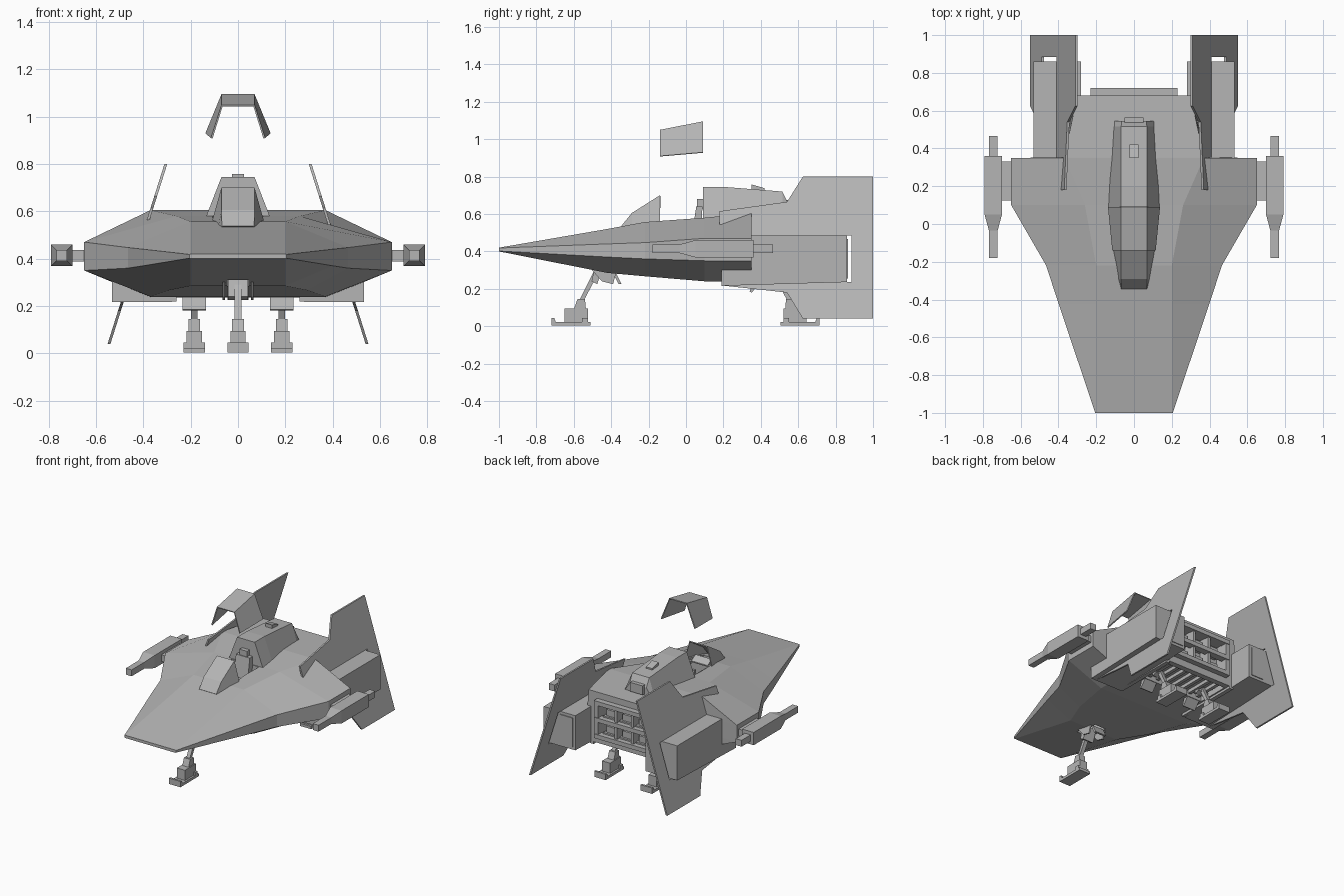
import bpy
import bmesh
from mathutils import Vector

if "Cube" in bpy.data.objects:
    bpy.data.objects.remove(bpy.data.objects["Cube"])

GREY = (0.46, 0.46, 0.46, 1.0)
paint = bpy.data.materials.new("hull grey")
paint.use_nodes = True
paint.diffuse_color = GREY
paint.node_tree.nodes["Principled BSDF"].inputs["Base Color"].default_value = GREY


def finish(name, bm, mirror=False):
    """Turn a bmesh into a flat shaded object, optionally mirrored across x."""
    bmesh.ops.recalc_face_normals(bm, faces=bm.faces)
    mesh = bpy.data.meshes.new(name)
    bm.to_mesh(mesh)
    bm.free()
    mesh.materials.append(paint)
    obj = bpy.data.objects.new(name, mesh)
    bpy.context.collection.objects.link(obj)
    if mirror:
        obj.modifiers.new("mirror", "MIRROR")
    return obj


def bridge(name, rings, mirror=False, closed=True, caps=True):
    """Skin a row of rings, each a list of points of equal length."""
    bm = bmesh.new()
    rows = [[bm.verts.new(p) for p in ring] for ring in rings]
    count = len(rows[0])
    for a, b in zip(rows, rows[1:]):
        for i in range(count if closed else count - 1):
            j = (i + 1) % count
            bm.faces.new((a[i], a[j], b[j], b[i]))
    if caps and closed:
        bm.faces.new(rows[0])
        bm.faces.new(rows[-1])
    return finish(name, bm, mirror)


def loft(name, sections, **options):
    """Symmetric loft along y from half sections (y, [(x, z), ...])."""
    rings = []
    for y, half in sections:
        right = [(x, y, z) for x, z in half]
        rings.append([(-x, y, z) for x, z in reversed(half)] + right)
    return bridge(name, rings, **options)


def box(name, xs, ys, zs, mirror=False):
    rings = [[(xs[0], y, zs[0]), (xs[1], y, zs[0]), (xs[1], y, zs[1]), (xs[0], y, zs[1])] for y in ys]
    return bridge(name, rings, mirror)


def side_prism(name, xs, outline, mirror=False):
    """Extrude a (y, z) outline across x."""
    return bridge(name, [[(x, y, z) for y, z in outline] for x in xs], mirror)


def cut(target, cutter):
    cutter.hide_render = True
    cutter.hide_viewport = True
    cutter.display_type = "WIRE"
    mod = target.modifiers.new("cut", "BOOLEAN")
    mod.operation = "DIFFERENCE"
    mod.solver = "EXACT"
    mod.object = cutter


def thicken(obj, amount):
    mod = obj.modifiers.new("thickness", "SOLIDIFY")
    mod.thickness = amount


# Wedge hull with wing shoulders and narrower tail
hull = loft("hull", [
    (-1.0, [(.2, .42), (.205, .418), (.205, .402), (.2, .4)]),
    (-.42, [(.2, .52), (.4, .44), (.4, .37), (.2, .285)]),
    (-.22, [(.2, .557), (.465, .447), (.465, .36), (.29, .267)]),
    (.1, [(.26, .58), (.65, .47), (.65, .35), (.37, .24)]),
    (.35, [(.37, .605), (.65, .47), (.65, .35), (.37, .235)]),
    (.352, [(.37, .605), (.375, .47), (.375, .35), (.37, .235)]),
    (.68, [(.3, .6), (.31, .47), (.31, .35), (.3, .235)]),
])

# Cockpit opening, gear bays and engine recess
cut(hull, loft("cockpit_cutter", [
    (-.28, [(.055, .7), (.055, .44)]), (-.14, [(.095, .7), (.09, .4)]),
    (.085, [(.12, .7), (.09, .4)])]))
cut(hull, box("front_bay_cutter", (-.045, .045), (-.54, -.35), (.2, .36)))
cut(hull, box("rear_bay_cutter", (-.25, .25), (.4, .64), (.2, .275)))
cut(hull, box("engine_cutter", (-.2, .2), (.62, .75), (.31, .53)))
for i in range(7):
    x = -.21 + i * .07
    box("bay_rib", (x - .012, x + .012), (.41, .63), (.25, .28))

# Fixed windscreen, raised canopy and rear canopy fairing
screen = loft("windscreen", [
    (-.345, [(.068, .537), (.07, .52)]), (-.29, [(.07, .605), (.085, .525)]),
    (-.14, [(.07, .7), (.112, .55)])], caps=False)
thicken(screen, .008)
canopy = loft("raised_canopy", [
    (-.14, [(.07, 1.05), (.115, .91)]), (.09, [(.07, 1.095), (.138, .93)])],
    closed=False)
thicken(canopy, .008)
loft("rear_canopy", [
    (.09, [(.07, .745), (.14, .565)]), (.2, [(.07, .745), (.137, .57)]),
    (.515, [(.068, .72), (.11, .59)]), (.545, [(.066, .66), (.11, .59)])])
box("canopy_vent", (-.05, .05), (.515, .565), (.61, .675))
side_prism("canopy_light", (-.025, .025), [(.35, .73), (.35, .758), (.42, .738), (.42, .72)])

# Pilot seat and controls
box("seat_base", (-.06, .06), (-.05, .075), (.4, .49))
side_prism("seat_back", (-.055, .055), [(.03, .48), (.08, .48), (.088, .64), (.055, .64)])
box("headrest", (-.03, .03), (.06, .09), (.63, .68))
side_prism("dashboard", (-.065, .065), [(-.24, .44), (-.15, .44), (-.15, .55), (-.2, .58)])
box("control_stick", (-.01, .01), (-.1, -.08), (.4, .53))
box("side_console", (.065, .09), (-.13, .07), (.4, .53), mirror=True)

# Engine frame with a grid of exhaust cells
for z in (.285, .405, .525):
    box("frame_bar", (-.23, .23), (.67, .72), (z, z + .03))
for x in (-.23, .2):
    box("frame_post", (x, x + .03), (.67, .715), (.285, .555))
for x in (-.075, .055):
    box("cell_divider", (x, x + .02), (.62, .705), (.3, .54))
for row in (.36, .48):
    for x in (-.13, 0, .13):
        box("exhaust_block", (x - .035, x + .035), (.61, .67), (row - .035, row + .01))
        box("exhaust_ledge", (x - .05, x + .05), (.61, .685), (row - .05, row - .035))

# Side nacelles with recessed rear faces
nacelle = side_prism("nacelle", (.28, .532), [
    (.19, .216), (.19, .31), (.34, .485), (.86, .485), (.86, .236)], mirror=True)
box("nacelle_rear_panel", (.3, .4), (.86, .866), (.255, .465), mirror=True)
box("nacelle_front_lip", (.26, .29), (.19, .68), (.218, .31), mirror=True)


# Canted tail fins, pierced behind each nacelle
def fin_point(y, z, offset):
    return Vector((.305 + (.8 - z) * .316 + offset, y, z))


outline = [(.18, .53), (.18, .615), (.54, .665), (.625, .8), (1, .8), (1, .04),
           (.625, .04), (.54, .18), (.19, .218), (.3, .35)]
fin = bridge("tail_fin", [[fin_point(y, z, o) for y, z in outline] for o in (-.006, .006)])
cut(fin, box("fin_slot_cutter", (.35, .55), (.855, .885), (.237, .485)))
fin.modifiers.new("mirror", "MIRROR")


# Wing guns
def square_ring(y, half):
    cx, cz = .745, .414
    return [(cx + sx * half, y, cz + sz * half) for sx, sz in ((-1, -1), (1, -1), (1, 1), (-1, 1))]


bridge("wing_gun", [square_ring(y, r) for y, r in (
    (-.18, .023), (-.035, .023), (.05, .046), (.36, .046), (.361, .023), (.465, .023))],
    mirror=True)
box("gun_mount", (.64, .71), (.125, .33), (.388, .436), mirror=True)


# Landing gear: a shared leg, reversed for the rear pair
def leg(prefix, x, y, facing, mirror):
    def part(name, half, pts):
        side_prism(prefix + "_" + name, (x - half, x + half),
                   [(y + facing * a, z) for a, z in pts], mirror)
    part("foot", .045, [(-.105, .003), (.105, .003), (.105, .022), (-.105, .022)])
    part("toe", .045, [(-.105, .02), (-.105, .045), (-.09, .045), (-.08, .02)])
    part("heel", .045, [(.06, .02), (.09, .02), (.09, .045), (.06, .045)])
    part("ankle", .032, [(-.035, .02), (.09, .02), (.09, .095), (-.035, .095)])
    part("shin", .025, [(.015, .09), (.08, .09), (.075, .145), (.035, .145)])
    part("strut", .014, [(.045, .14), (.07, .14), (.15, .29), (.12, .29)])
    part("socket", .043, [(.11, .24), (.14, .225), (.17, .31), (.13, .33)])


leg("front_leg", 0, -.615, 1, False)
leg("rear_leg", .185, .61, -1, True)
side_prism("front_bay_flap", (-.045, .045), [(-.39, .285), (-.375, .285), (-.345, .225), (-.36, .225)])
side_prism("front_bay_door", (.055, .065), [(-.52, .32), (-.37, .3), (-.39, .225), (-.45, .24)], mirror=True)
side_prism("rear_bay_door", (.135, .235), [(.4, .24), (.36, .24), (.34, .185), (.352, .18)], mirror=True)
